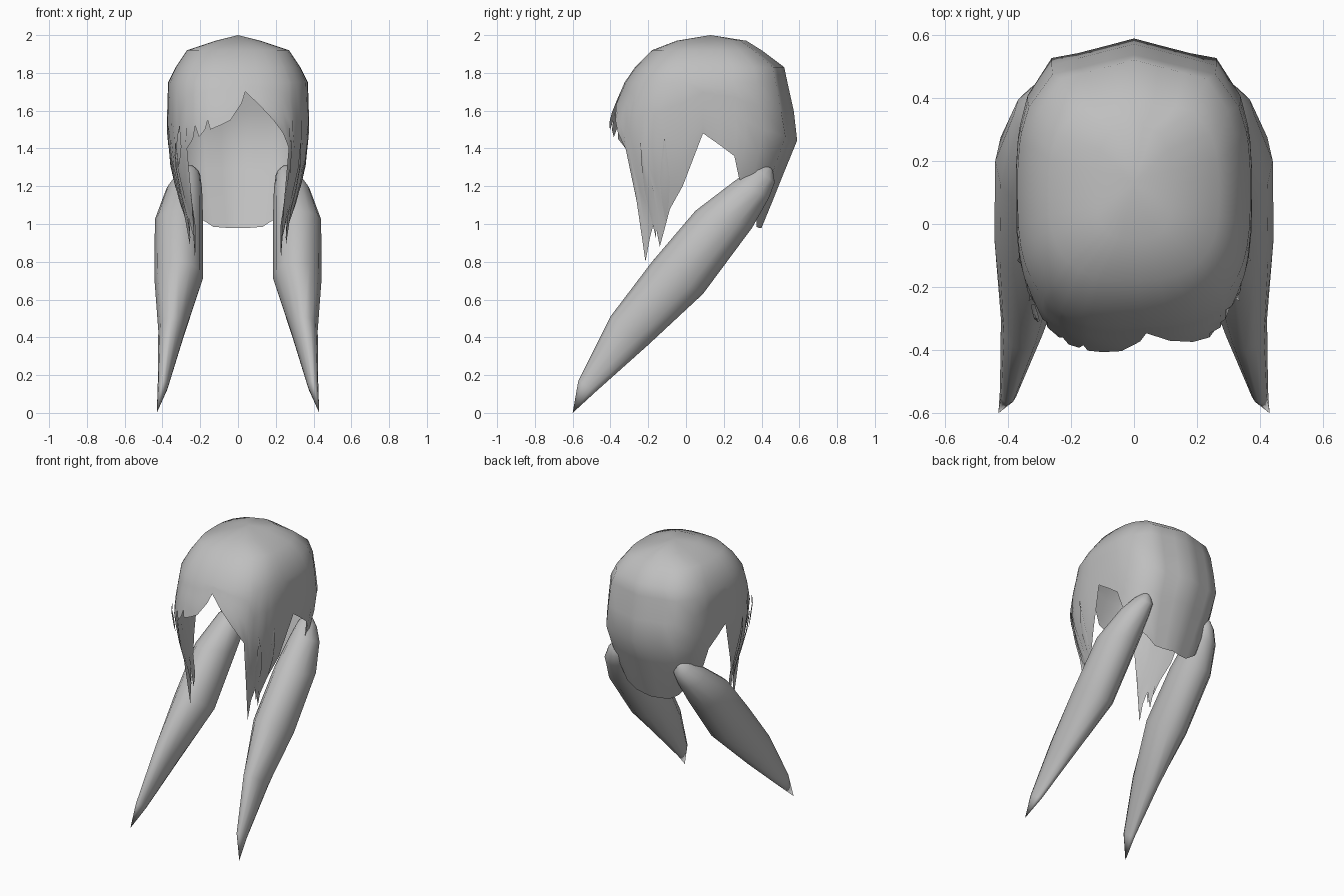
import bpy, bmesh, math

if "Cube" in bpy.data.objects:
    bpy.data.objects.remove(bpy.data.objects["Cube"])

mat = bpy.data.materials.new("hair_grey")
mat.diffuse_color = (0.52, 0.52, 0.52, 1)
mat.use_nodes = True
mat.node_tree.nodes["Principled BSDF"].inputs["Base Color"].default_value = mat.diffuse_color

YC = 0.09
# head shape: height, half width, front y, back y
SHAPE = [(0.80, .275, -.335, .30), (0.98, .27, -.34, .40), (1.10, .31, -.36, .45),
         (1.30, .36, -.40, .53), (1.47, .375, -.425, .60), (1.60, .375, -.39, .57),
         (1.75, .37, -.325, .537), (1.83, .33, -.27, .52), (1.92, .27, -.18, .40),
         (1.97, .12, -.05, .32)]


def outline(deg):
    """Rounded-box outline of unit size; the back runs straight to a middle ridge."""
    a = abs(deg)
    sign = -1 if deg < 0 else 1
    if a > 141:
        x, y = outline(141)
        t = math.tan(math.radians(180 - a))
        v = 1 / (1 + t * (1 + y) / x)
        return sign * t * v, -v
    n = 2.7 if a < 90 else 2.9
    s, c = math.sin(math.radians(a)), math.cos(math.radians(a))
    r = (s ** n + abs(c) ** n) ** (-1 / n)
    return sign * r * s, r * c


def surface(deg, z, scale=1.0):
    """Point on the head at an angle (0 front, 90 right, 180 back) and height."""
    z = max(z, SHAPE[0][0])
    for a, b in zip(SHAPE, SHAPE[1:]):
        if z <= b[0] + 1e-6:
            t = (z - a[0]) / (b[0] - a[0])
            w, yf, yb = (a[i] + (b[i] - a[i]) * t for i in (1, 2, 3))
            break
    x, y = outline(deg)
    depth = (YC - yf) if y > 0 else (yb - YC)
    return (scale * x * w, YC - scale * y * depth, z)


def make(name, bm, angle=60):
    bmesh.ops.recalc_face_normals(bm, faces=bm.faces)
    me = bpy.data.meshes.new(name)
    bm.to_mesh(me)
    bm.free()
    me.materials.append(mat)
    ob = bpy.data.objects.new(name, me)
    bpy.context.collection.objects.link(ob)
    bpy.ops.object.select_all(action='DESELECT')
    ob.select_set(True)
    bpy.context.view_layer.objects.active = ob
    bpy.ops.object.shade_smooth_by_angle(angle=math.radians(angle))
    return ob


# hairline: angle and height of the lower edge
SIDE = [(45, 1.12), (49, .80), (53, .93), (57, 1.02), (60, .88), (63, .96), (68, 1.08),
        (77, 1.2), (90, 1.48), (100, 1.42), (110, 1.36), (115, 1.25), (125, 1.13),
        (141, 1.03), (152, .985), (166, .98)]
FRINGE = [(-42, 1.40), (-36, 1.45), (-34, 1.52), (-31, 1.46), (-26, 1.50), (-24, 1.55),
          (-22, 1.50), (-15, 1.52), (-6, 1.55), (3, 1.64), (6, 1.70), (17, 1.63),
          (28, 1.55), (36, 1.48), (42, 1.40)]
hairline = [(-a, z) for a, z in reversed(SIDE)] + FRINGE + SIDE + [(180, .98)]

# scalp shell
bm = bmesh.new()
apex = bm.verts.new((0, .13, 2.0))
columns = []
for deg, low in hairline:
    heights = [1.97, 1.92, 1.83, 1.75] + [1.75 + (low - 1.75) * k / 5 for k in range(1, 6)]
    columns.append([bm.verts.new(surface(deg, z)) for z in heights])
for a, b in zip(columns, columns[1:] + columns[:1]):
    bm.faces.new((apex, a[0], b[0]))
    for i in range(len(a) - 1):
        bm.faces.new((a[i], a[i + 1], b[i + 1], b[i]))
make("hair_cap", bm)


# thin pointed locks lying over the shell
def lock(name, deg, half, top, low, lean=0, scale=1.015):
    bm = bmesh.new()
    rows = []
    for k, width in enumerate((.1, .6, 1, .7)):
        z = top + (low - top) * k / 4
        d = deg + lean * k / 4
        rows.append([bm.verts.new(surface(d + half * width * j, z, scale + .01 * (j == 0)))
                     for j in (-1, 0, 1)])
    tip = bm.verts.new(surface(deg + lean, low, scale))
    for a, b in zip(rows, rows[1:]):
        for j in (0, 1):
            bm.faces.new((a[j], a[j + 1], b[j + 1], b[j]))
    for j in (0, 1):
        bm.faces.new((rows[-1][j], rows[-1][j + 1], tip))
    make(name, bm)


for side, label in ((1, "right"), (-1, "left")):
    lock("side_lock_" + label, side * 54, 3, 1.43, .92, side * 4)
    lock("rear_lock_" + label, side * 68, 3, 1.45, 1.0, side * -3)
lock("temple_lock", -47, 3, 1.52, 1.30, -4, 1.03)

# pigtails: upper (y, z), lower (y, z), inner x, outer x
TAIL = [(.41, 1.313, .46, 1.28, .23, .28), (.36, 1.30, .47, 1.22, .20, .32),
        (.26, 1.23, .44, 1.14, .19, .38), (.05, 1.07, .35, .98, .185, .44),
        (-.18, .80, .09, .63, .185, .443), (-.40, .51, -.20, .36, .28, .422),
        (-.57, .17, -.48, .11, .37, .425)]
SEG = 12
for side, label in ((1, "right"), (-1, "left")):
    bm = bmesh.new()
    rings = []
    for uy, uz, ly, lz, xi, xo in TAIL:
        ring = []
        for k in range(SEG):
            a = 2 * math.pi * k / SEG
            c, s = math.cos(a) / 2, math.sin(a) / 2
            ring.append(bm.verts.new((side * ((xi + xo) / 2 + (xo - xi) * c),
                                      (uy + ly) / 2 + (uy - ly) * s,
                                      (uz + lz) / 2 + (uz - lz) * s)))
        rings.append(ring)
    root = bm.verts.new((side * .255, .445, 1.305))
    tip = bm.verts.new((side * .43, -.60, 0))
    for k in range(SEG):
        n = (k + 1) % SEG
        bm.faces.new((root, rings[0][k], rings[0][n]))
        bm.faces.new((tip, rings[-1][n], rings[-1][k]))
        for a, b in zip(rings, rings[1:]):
            bm.faces.new((a[k], b[k], b[n], a[n]))
    make("pigtail_" + label, bm)
